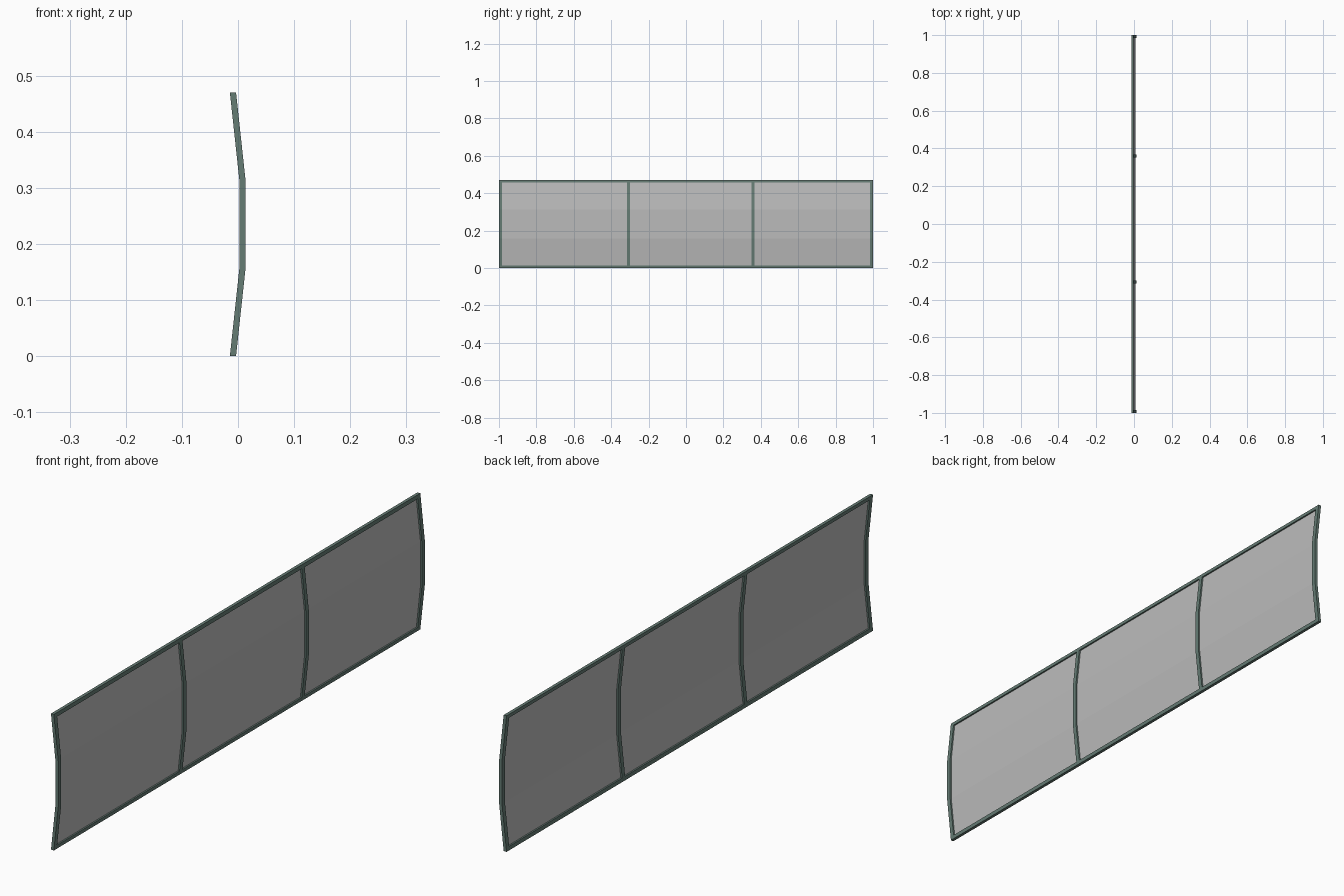
import bpy, bmesh

if "Cube" in bpy.data.objects:
    bpy.data.objects.remove(bpy.data.objects["Cube"])


def material(name, color):
    m = bpy.data.materials.new(name)
    m.diffuse_color = color
    m.use_nodes = True
    m.node_tree.nodes["Principled BSDF"].inputs["Base Color"].default_value = m.diffuse_color
    return m


FRAME = material("frame_green", (0.13, 0.20, 0.175, 1))
GLASS = material("clear_glass", (0.5, 0.5, 0.5, 0.6))

H = 0.47
BAR = 0.016     # bar width along y
RAIL = 0.013    # rail height
DEPTH = 0.011

# bent centre line of the panel as (x, z)
PATH = [(-0.009, 0.0), (0.008, 0.157), (0.008, 0.313), (-0.009, H)]


def path_x(z):
    for (x0, z0), (x1, z1) in zip(PATH, PATH[1:]):
        if z <= z1 + 1e-6:
            return x0 + (x1 - x0) * (z - z0) / (z1 - z0)
    return PATH[-1][0]


def add_object(name, bm, mat):
    bmesh.ops.recalc_face_normals(bm, faces=bm.faces)
    mesh = bpy.data.meshes.new(name)
    bm.to_mesh(mesh)
    bm.free()
    mesh.materials.append(mat)
    ob = bpy.data.objects.new(name, mesh)
    bpy.context.collection.objects.link(ob)
    return ob


def swept_profile(name, points, y0, y1, depth):
    """Thicken a bent line in x and extrude it along y."""
    bm = bmesh.new()
    outline = [(x + depth / 2, z) for x, z in points]
    outline += [(x - depth / 2, z) for x, z in reversed(points)]
    face = bm.faces.new([bm.verts.new((x, y0, z)) for x, z in outline])
    new = bmesh.ops.extrude_face_region(bm, geom=[face])["geom"]
    verts = [v for v in new if isinstance(v, bmesh.types.BMVert)]
    bmesh.ops.translate(bm, verts=verts, vec=(0, y1 - y0, 0))
    return add_object(name, bm, FRAME)


# upright bars: two ends and two mullions
for name, y in (("end_bar_left", -1 + BAR / 2), ("mullion_left", -0.308),
                ("mullion_right", 0.359), ("end_bar_right", 1 - BAR / 2)):
    inner = "mullion" in name
    pts = PATH
    if inner:
        pts = [(path_x(RAIL), RAIL)] + PATH[1:3] + [(path_x(H - RAIL), H - RAIL)]
    swept_profile(name, pts, y - BAR / 2, y + BAR / 2, DEPTH)

# bottom and top rails, following the lean of the panel
for name, z0, z1 in (("bottom_rail", 0, RAIL), ("top_rail", H - RAIL, H)):
    swept_profile(name, [(path_x(z0), z0), (path_x(z1), z1)],
                  -1 + BAR, 1 - BAR, DEPTH)

# bent glass sheet inside the frame
bm = bmesh.new()
zs = [RAIL, PATH[1][1], PATH[2][1], H - RAIL]
rows = [[bm.verts.new((path_x(z), y, z)) for y in (-1 + BAR, 1 - BAR)] for z in zs]
for a, b in zip(rows, rows[1:]):
    bm.faces.new((a[0], a[1], b[1], b[0]))
add_object("glass_pane", bm, GLASS)
